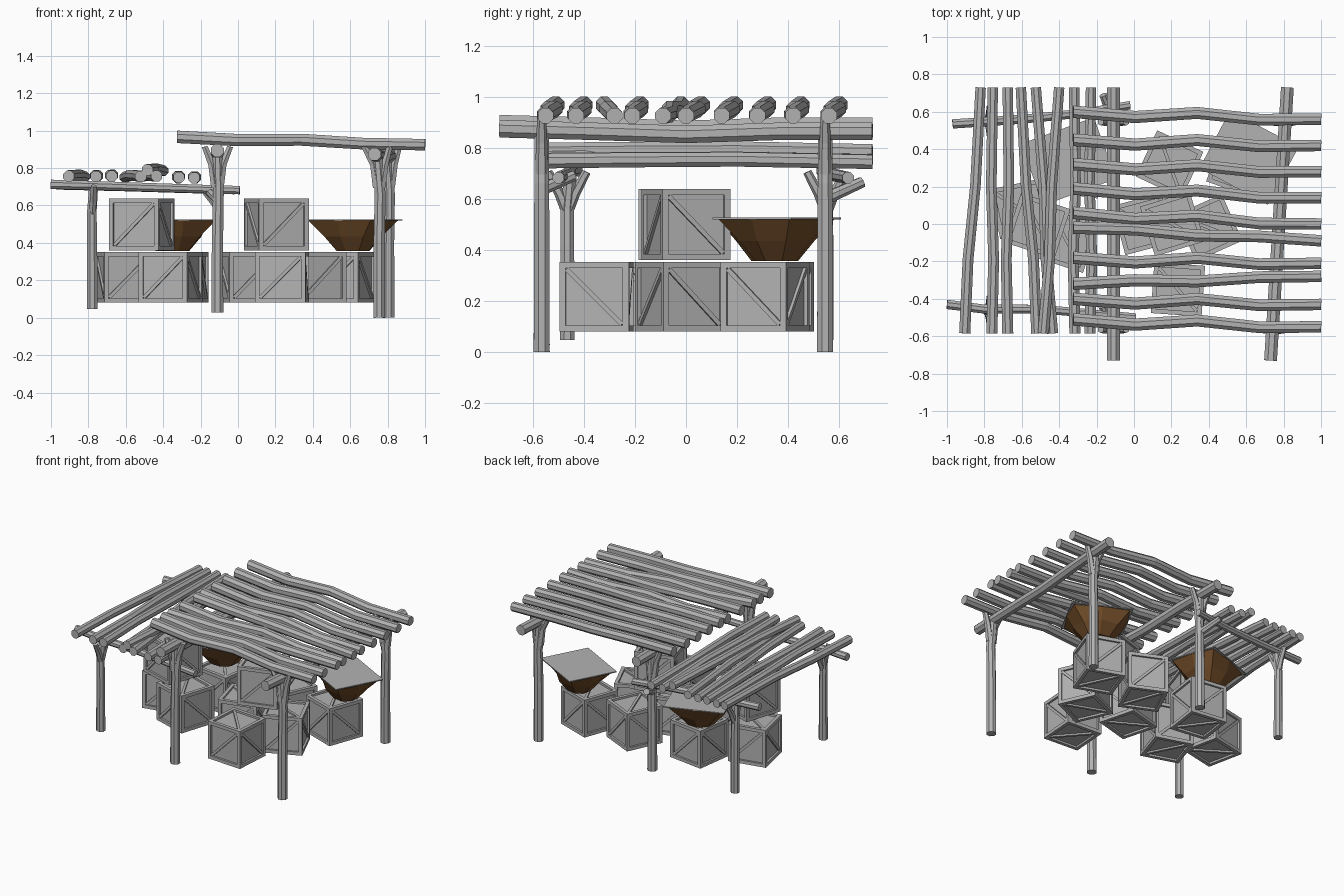
import bpy, bmesh, math
from mathutils import Vector, Matrix

if "Cube" in bpy.data.objects:
    bpy.data.objects.remove(bpy.data.objects["Cube"])


def make_mat(name, col):
    m = bpy.data.materials.new(name)
    m.diffuse_color = (*col, 1)
    m.use_nodes = True
    m.node_tree.nodes["Principled BSDF"].inputs["Base Color"].default_value = m.diffuse_color
    return m


GREY = make_mat("weathered_grey", (0.45, 0.45, 0.45))
BROWN = make_mat("bowl_brown", (0.17, 0.075, 0.022))


def finish(bm, name, mat):
    bmesh.ops.recalc_face_normals(bm, faces=bm.faces)
    me = bpy.data.meshes.new(name)
    bm.to_mesh(me)
    bm.free()
    me.materials.append(mat)
    ob = bpy.data.objects.new(name, me)
    bpy.context.collection.objects.link(ob)
    return ob


def skin(bm, rings):
    """Join rings of points into a capped tube."""
    vs = [[bm.verts.new(p) for p in ring] for ring in rings]
    n = len(vs[0])
    for a, b in zip(vs, vs[1:]):
        for i in range(n):
            j = (i + 1) % n
            bm.faces.new((a[i], a[j], b[j], b[i]))
    bm.faces.new(vs[0][::-1])
    bm.faces.new(vs[-1])


def log(name, pts, r0, r1=None, sides=8):
    """Bent low-poly log through the points."""
    r1 = r0 if r1 is None else r1
    pts = [Vector(p) for p in pts]
    d = (pts[-1] - pts[0]).normalized()
    ref = Vector((0, 1, 0)) if abs(d.z) > 0.7 else Vector((0, 0, 1))
    u = d.cross(ref).normalized()
    v = u.cross(d)
    rings = []
    for k, p in enumerate(pts):
        r = r0 + (r1 - r0) * k / (len(pts) - 1)
        rings.append([p + r * (u * math.cos(t) + v * math.sin(t))
                      for t in [2 * math.pi * (i + 0.5) / sides for i in range(sides)]])
    bm = bmesh.new()
    skin(bm, rings)
    return finish(bm, name, GREY)


# High roof: logs along x (left y, right y)
high = [(.60, .56), (.45, .42), (.32, .28), (.19, .14), (.06, 0), (-.02, -.09),
        (-.18, -.21), (-.32, -.28), (-.40, -.43), (-.51, -.55)]
wave = (0, -.018, .014, -.012, 0)
for i, (a, b) in enumerate(high):
    s = -0.5 if i in (5, 7) else 1
    pts = []
    for k in range(5):
        t = k / 4
        pts.append((-.325 + 1.325 * t, a + (b - a) * t + s * wave[k],
                    .967 - .042 * t + .4 * wave[k]))
    log("high_roof_log", pts, .036, .033)

# High roof: beams along y
for x0, x1, dz in ((-.11, -.11, .012), (.73, .82, -.008)):
    log("high_roof_beam", [(x0 + (x1 - x0) * t, -.73 + 1.46 * t, z + dz) for t, z in
                           ((0, .882), (.25, .872), (.5, .86), (.75, .872), (1, .872))], .037)

# Low roof: logs along y (front x, back x, height)
low = [(-.905, -.82, .757), (-.76, -.755, .755), (-.675, -.675, .757), (-.52, -.605, .755),
       (-.435, -.525, .757), (-.485, -.40, .79), (-.316, -.32, .75), (-.235, -.23, .748)]
for i, (a, b, z) in enumerate(low):
    s = 1 if i % 2 else -1
    log("low_roof_log", [(a + (b - a) * t + s * w, -.585 + 1.315 * t, z + h) for t, w, h in
                         ((0, 0, 0), (.3, .008, .004), (.6, -.006, .006), (1, 0, -.004))],
        .032, .03)

# Low roof: beams along x
log("low_roof_front_beam", [(-1, -.43, .713), (-.8, -.455, .708), (-.5, -.455, .698),
                            (.01, -.50, .682)], .027, .024)
log("low_roof_back_beam", [(-.97, .535, .71), (-.6, .56, .70), (-.3, .59, .69),
                           (-.02, .635, .682)], .027, .024)

# Tall posts with forked tops
for x, y, z0 in ((-.11, -.565, .028), (-.11, .545, .028), (.755, -.565, 0), (.805, .545, 0)):
    tx = x if x < 0 else x - .012
    log("high_post", [(x, y, z0), (x, y, .4), (x + .005, y, .66), (tx, y, .86)], .034, .03)
    for s in (-1, 1):
        log("post_fork", [(x + s * .012, y, .70), (x + s * .03, y, .82),
                          (tx + s * .068, y, .915)], .026, .018, 6)

# Short posts with forked tops
for y, s in ((-.465, 1), (.55, -1)):
    log("low_post", [(-.78, y, .047), (-.78, y, .42), (-.782, y, .56),
                     (-.772, y + s * .012, .70)], .031, .026)
    for k in (-1, 1):
        log("post_fork", [(-.78, y, .55), (-.775, y + k * .03, .62),
                          (-.772, y + k * .075, .705)], .024, .017, 6)

# Pegs on the tall posts that carry the low beams
log("front_peg", [(-.11, -.57, .635), (-.17, -.44, .69)], .026, .022)
log("back_peg", [(-.11, .545, .60), (-.165, .69, .665)], .026, .022)


def box(bm, size, mat):
    bmesh.ops.create_cube(bm, size=1, matrix=mat @ Matrix.Diagonal((*size, 1)))


def crate(x, y, z, deg, s=.272):
    """Framed crate with a diagonal brace on each face."""
    bm = bmesh.new()
    w, h = .024, s / 2
    box(bm, (s - .028,) * 3, Matrix.Identity(4))
    for axis in range(3):
        for a in (-1, 1):
            for b in (-1, 1):
                c = [a * (h - w / 2), b * (h - w / 2)]
                c.insert(axis, 0)
                size = [w, w]
                size.insert(axis, s)
                box(bm, size, Matrix.Translation(c))
    turns = [Matrix.Rotation(math.pi / 2 * k, 4, 'Z') for k in range(4)]
    turns += [Matrix.Rotation(math.pi / 2 * k, 4, 'X') for k in (1, 3)]
    for k, t in enumerate(turns):
        tilt = math.radians(45 if k % 2 else -45)
        box(bm, ((s - 2 * w) * 1.37, .018, .024),
            t @ Matrix.Translation((0, -h + .014, 0)) @ Matrix.Rotation(math.pi / 2, 4, 'X')
            @ Matrix.Rotation(-tilt, 4, 'Z'))
    ob = finish(bm, "crate", GREY)
    ob.matrix_world = Matrix.Translation((x, y, z + h)) @ Matrix.Rotation(math.radians(deg), 4, 'Z')


# Bottom layer, then the two stacked crates
for x, y, d in ((.235, -.35, -4), (.56, .31, -20), (.40, -.02, 24), (.19, .32, -25), (.05, 0, 15),
                (-.36, -.09, -18), (-.61, .08, 12), (-.31, .29, -8)):
    crate(x, y, .08, d)
crate(.205, 0, .36, 17, .278)
crate(-.515, -.01, .36, -18, .278)


# Bowls: faceted brown body under a flat grey square sheet
def bowl(x, y, deg):
    m = Matrix.Translation((x, y, 0)) @ Matrix.Rotation(math.radians(deg), 4, 'Z')
    rings = []
    for rx, ry, z, corner in ((.095, .085, .357, 1), (.165, .145, .435, 1.02),
                              (.205, .17, .519, 1.3)):
        ring = []
        for i in range(8):
            t = math.pi / 4 * i
            k = corner if i % 2 else 1
            ring.append(m @ Vector((rx * k * math.cos(t), ry * k * math.sin(t), z)))
        rings.append(ring)
    bm = bmesh.new()
    skin(bm, rings)
    finish(bm, "bowl", BROWN)
    bm = bmesh.new()
    box(bm, (.415, .35, .007), m @ Matrix.Translation((0, 0, .5225)))
    finish(bm, "bowl_filling", GREY)


bowl(.615, .355, -28)
bowl(-.35, .335, 20)
